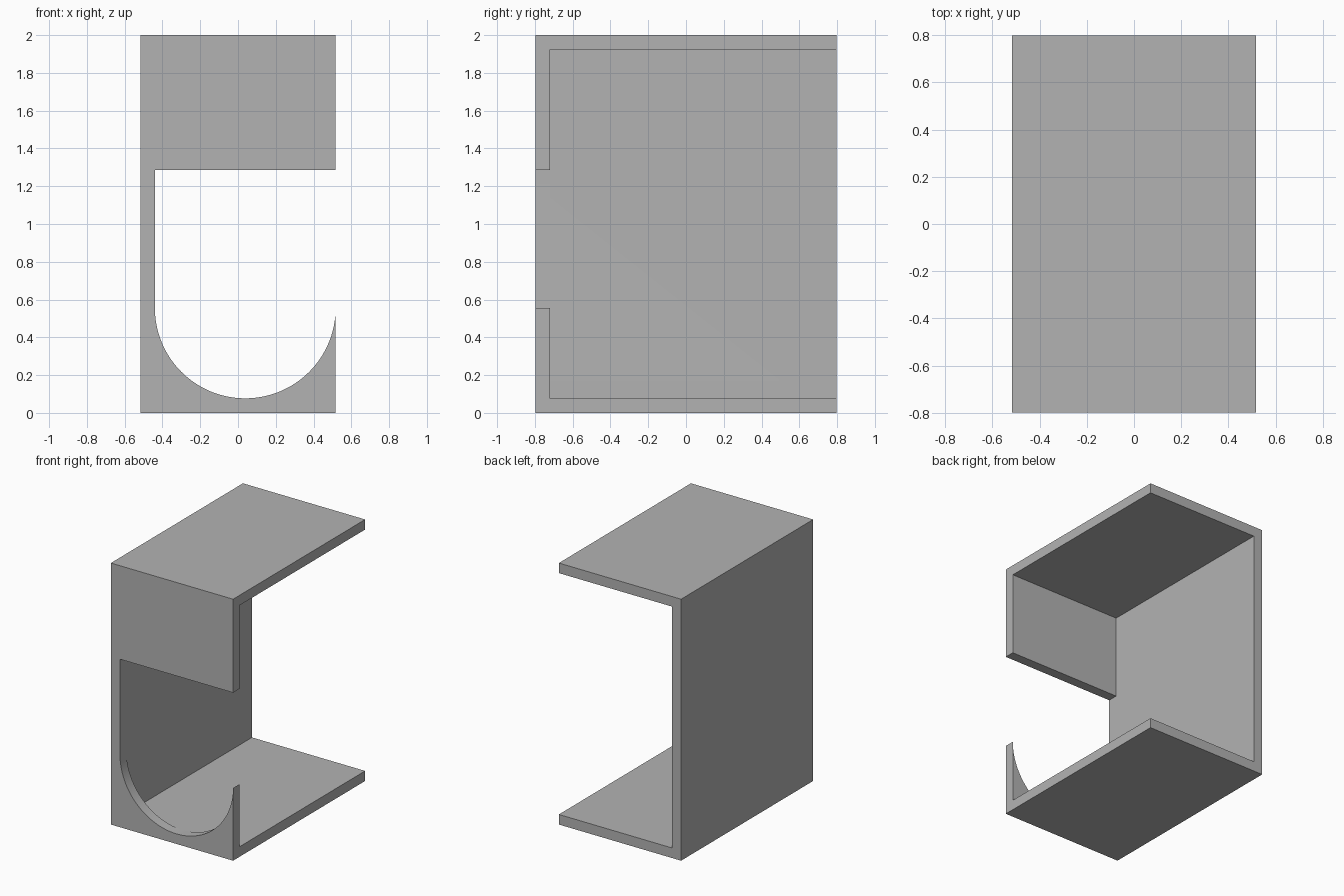
import bpy
import bmesh
from math import cos, sin, pi, radians

cube = bpy.data.objects.get("Cube")
if cube:
    bpy.data.objects.remove(cube, do_unlink=True)

W, D, H = 0.517, 0.798, 2.0      # half width, half depth, height
T = 0.077                        # sheet thickness
LINTEL = 1.285                   # underside of the upper front panel
INNER = -W + T                   # inner face of the side wall
R = (W - INNER) / 2              # radius of the scooped opening

grey = bpy.data.materials.new("plain_grey")
grey.use_nodes = True
color = (0.45, 0.45, 0.45, 1)
grey.diffuse_color = color
grey.node_tree.nodes["Principled BSDF"].inputs["Base Color"].default_value = color


def extrude_profile(name, points, y0, y1):
    """Extrude an x-z outline along y into a closed solid."""
    bm = bmesh.new()
    face = bm.faces.new([bm.verts.new((x, y0, z)) for x, z in points])
    result = bmesh.ops.extrude_face_region(bm, geom=[face])
    moved = [v for v in result["geom"] if isinstance(v, bmesh.types.BMVert)]
    bmesh.ops.translate(bm, verts=moved, vec=(0, y1 - y0, 0))
    bmesh.ops.recalc_face_normals(bm, faces=bm.faces)
    mesh = bpy.data.meshes.new(name)
    bm.to_mesh(mesh)
    bm.free()
    mesh.materials.append(grey)
    obj = bpy.data.objects.new(name, mesh)
    bpy.context.collection.objects.link(obj)
    return obj


# Channel: roof, side wall and floor, open at the back and one side
channel = [(-W, 0), (W, 0), (W, T), (INNER, T),
           (INNER, H - T), (W, H - T), (W, H), (-W, H)]
holder = extrude_profile("open_holder", channel, -D + T, D)

# Front plate: upper panel, side strip and scooped lower lip
steps = 64
scoop = [((INNER + W) / 2 + R * cos(a), T + R - R * sin(a))
         for a in (pi * i / steps for i in range(steps + 1))]
front = [(-W, 0), (W, 0)] + scoop + [(INNER, LINTEL), (W, LINTEL), (W, H), (-W, H)]
plate = extrude_profile("front_plate", front, -D, -D + T)

# Weld the plate and channel into one shell
union = holder.modifiers.new("weld", 'BOOLEAN')
union.operation = 'UNION'
union.solver = 'EXACT'
union.object = plate
bpy.ops.object.select_all(action='DESELECT')
holder.select_set(True)
bpy.context.view_layer.objects.active = holder
bpy.ops.object.modifier_apply(modifier=union.name)
bpy.data.objects.remove(plate, do_unlink=True)
bpy.ops.object.shade_smooth_by_angle(angle=radians(30))
